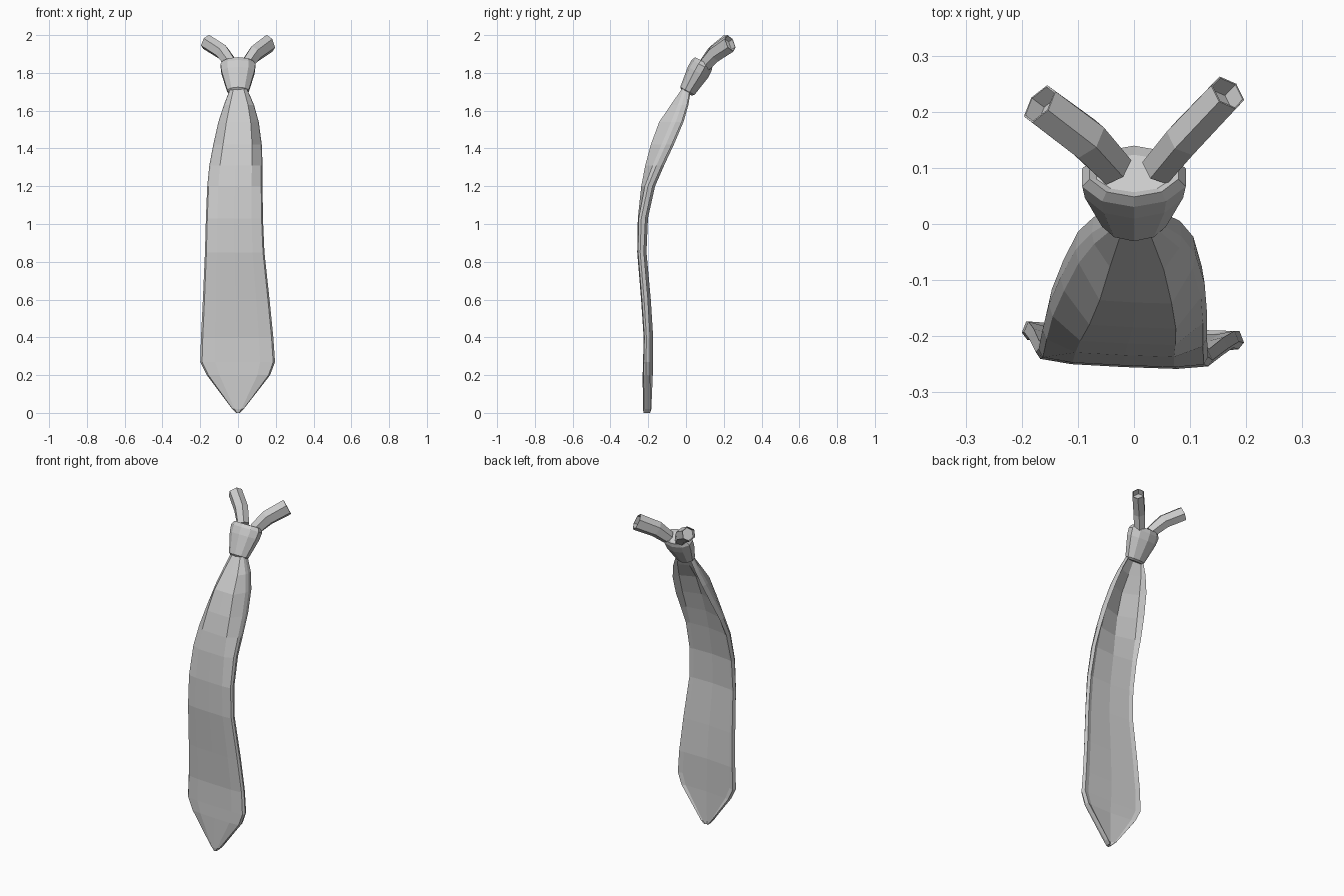
import bpy, math
from mathutils import Vector

cube = bpy.data.objects.get("Cube")
if cube:
    bpy.data.objects.remove(cube)

grey = bpy.data.materials.new("cloth_grey")
grey.use_nodes = True
colour = (0.6, 0.6, 0.6, 1)
grey.diffuse_color = colour
grey.node_tree.nodes["Principled BSDF"].inputs["Base Color"].default_value = colour


def loft(name, rings):
    """Skin a list of equal closed rings and cap both ends."""
    n = len(rings[0])
    verts = [p for ring in rings for p in ring]
    faces = [tuple(range(n))[::-1],
             tuple(range(len(verts) - n, len(verts)))]
    for r in range(len(rings) - 1):
        for i in range(n):
            j = (i + 1) % n
            faces.append((r * n + i, r * n + j, r * n + n + j, r * n + n + i))
    mesh = bpy.data.meshes.new(name)
    mesh.from_pydata(verts, [], faces)
    mesh.materials.append(grey)
    obj = bpy.data.objects.new(name, mesh)
    bpy.context.collection.objects.link(obj)
    return obj


def ellipse(centre, u, v, ru, rv, n):
    return [centre + u * ru * math.cos(a) + v * rv * math.sin(a)
            for a in (math.tau * (i + 0.5) / n for i in range(n))]


# Blade: height, right edge, left edge, front y, back y of the rolled edge
blade_rows = [
    (0.00, -0.01, 0.01, -0.225, -0.19),
    (0.02, -0.03, 0.03, -0.228, -0.185),
    (0.20, -0.165, 0.17, -0.226, -0.183),
    (0.27, -0.20, 0.196, -0.223, -0.182),
    (0.40, -0.196, 0.187, -0.22, -0.182),
    (0.60, -0.186, 0.167, -0.234, -0.194),
    (0.85, -0.175, 0.14, -0.255, -0.216),
    (1.03, -0.17, 0.132, -0.252, -0.208),
    (1.20, -0.163, 0.13, -0.234, -0.17),
    (1.31, -0.152, 0.13, -0.213, -0.122),
    (1.42, -0.131, 0.126, -0.184, -0.07),
    (1.54, -0.104, 0.11, -0.14, -0.018),
    (1.63, -0.075, 0.085, -0.08, 0.009),
    (1.72, -0.04, 0.046, -0.018, 0.025),
]
rings = []
for z, x0, x1, front, back in blade_rows:
    mid, half, depth = (x0 + x1) / 2, (x1 - x0) / 2, back - front
    hollow = front + min(0.04, depth * 0.65)
    # The front stays flat on the thin part and falls away on the deep part
    fold = front + max(0, depth - 0.045) * 0.75
    half_section = [(0.6, front + 0.001), (0.95, fold + 0.008),
                    (1, (fold + back) / 2), (0.96, back), (0.82, (back + hollow) / 2)]
    section = ([(0, front)] + half_section + [(0, hollow)]
               + [(-u, y) for u, y in reversed(half_section)])
    # Slight twist: the left edge sits further forward
    rings.append([Vector((mid + half * u, y - 0.045 * half * u, z)) for u, y in section])
loft("blade", rings)

# Knot: tapered rings along a backward-leaning axis, with a sunken top
side = Vector((1, 0, 0))
lean = Vector((0, 0.877, -0.48))
knot_rings = [(0.003, 1.694, 0.045, 0.03), (0.007, 1.704, 0.06, 0.043),
              (0.063, 1.803, 0.092, 0.061), (0.083, 1.84, 0.097, 0.06),
              (0.094, 1.858, 0.083, 0.052), (0.09, 1.85, 0.07, 0.038)]
loft("knot", [ellipse(Vector((0, y, z)), side, lean, rx, rv, 10)
              for y, z, rx, rv in knot_rings])


# Neck straps: bent six-sided tubes with hollow ends
def strap(name, points, widths, heights):
    points = [Vector(p) for p in points]
    rings = []
    for i, p in enumerate(points):
        d = (points[min(i + 1, len(points) - 1)] - points[max(i - 1, 0)]).normalized()
        s = d.cross(Vector((0, 0, 1))).normalized()
        rings.append(ellipse(p, s, s.cross(d), widths[i], heights[i], 6))
    centre = points[-1]
    rim = [centre + (p - centre) * 0.9 for p in rings[-1]]
    rings += [rim, [p - d * 0.03 for p in rim]]
    loft(name, rings)


strap("left_strap", [(0.045, 0.1, 1.842), (0.09, 0.153, 1.902), (0.167, 0.234, 1.957)],
      (0.034, 0.036, 0.035), (0.038, 0.047, 0.05))
strap("right_strap", [(-0.035, 0.1, 1.848), (-0.085, 0.152, 1.912), (-0.168, 0.214, 1.964)],
      (0.036, 0.041, 0.04), (0.034, 0.042, 0.042))
